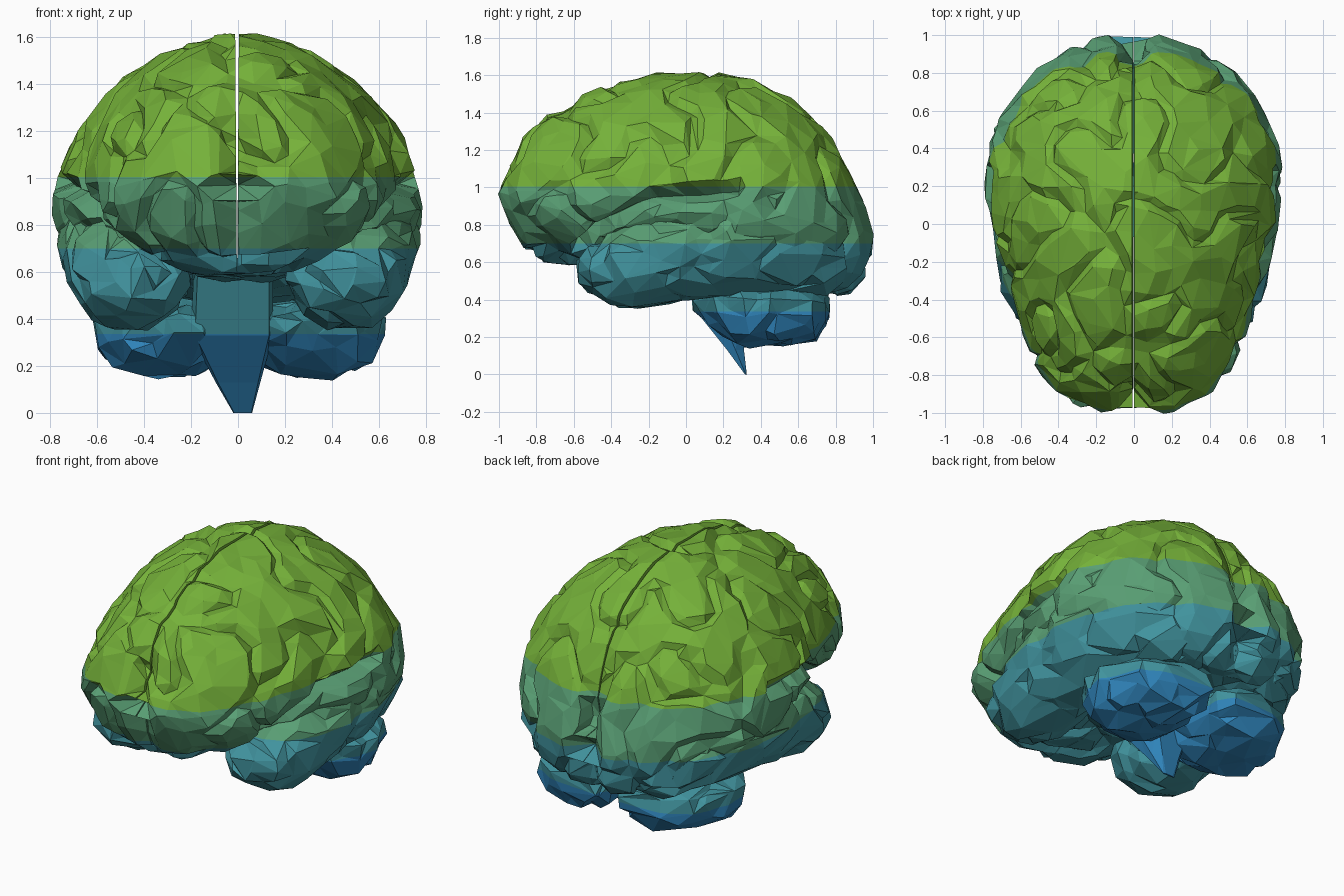
import bpy, bmesh, math
from mathutils import Vector, noise
from mathutils.bvhtree import BVHTree

if "Cube" in bpy.data.objects:
    bpy.data.objects.remove(bpy.data.objects["Cube"])

# Four flat colours, layered by height
COLOURS = [("deep_blue", (0.028, 0.225, 0.48)), ("teal", (0.052, 0.29, 0.34)),
           ("sea_green", (0.10, 0.345, 0.175)), ("leaf_green", (0.178, 0.44, 0.041))]
LEVELS = [0.335, 0.70, 1.005]
MATS = []
for mat_name, c in COLOURS:
    m = bpy.data.materials.new(mat_name)
    m.diffuse_color = (*c, 1)
    m.use_nodes = True
    m.node_tree.nodes["Principled BSDF"].inputs["Base Color"].default_value = m.diffuse_color
    MATS.append(m)

# Stations along the length: y, centre x, half width, low z, widest z, high z
CEREBRUM = [
    (-1.00, 0, .16, .91, .97, 1.01), (-.95, 0, .30, .80, .95, 1.11),
    (-.88, 0, .42, .68, .93, 1.26), (-.76, 0, .52, .60, .90, 1.38),
    (-.60, 0, .585, .58, .92, 1.48), (-.40, 0, .635, .58, .95, 1.555),
    (-.20, 0, .69, .58, .95, 1.595), (0, 0, .76, .56, .92, 1.61),
    (.20, 0, .785, .52, .88, 1.605), (.40, 0, .775, .48, .86, 1.55),
    (.55, 0, .715, .46, .85, 1.48), (.68, 0, .63, .43, .82, 1.37),
    (.80, 0, .53, .415, .78, 1.235), (.88, 0, .42, .43, .75, 1.10),
    (.95, 0, .29, .50, .72, .95), (1.00, 0, .14, .63, .70, .78)]
TEMPORAL = [
    (-.58, .42, .06, .50, .56, .62), (-.52, .44, .17, .44, .57, .68),
    (-.40, .45, .24, .375, .58, .77), (-.27, .455, .265, .345, .62, .85),
    (0, .465, .29, .395, .70, .95), (.25, .475, .29, .43, .74, .98),
    (.50, .42, .29, .44, .72, .95), (.75, .33, .24, .43, .66, .85),
    (.88, .25, .13, .50, .62, .75)]
CEREBELLUM = [
    (.03, .20, .05, .35, .39, .42), (.15, .28, .22, .24, .39, .46),
    (.30, .31, .30, .145, .39, .48), (.46, .31, .31, .155, .39, .48),
    (.68, .27, .25, .18, .37, .47), (.76, .22, .13, .28, .35, .42)]


def lerp_table(table, y):
    """Straight interpolation between stations."""
    for a, b in zip(table, table[1:]):
        if y <= b[0]:
            t = max(0, (y - a[0]) / (b[0] - a[0]))
            return [p + (q - p) * t for p, q in zip(a, b)]
    return table[-1]


def power(v, e):
    return math.copysign(abs(v) ** e, v)


def groove(p, scale, depth, seed):
    """Winding furrows along the zero lines of a noise field."""
    n = noise.noise(p * scale + Vector((seed, seed * .7, -seed)))
    fine = noise.noise(p * scale * 2.2 + Vector((-seed, 3, seed)))
    return .002 - depth * max(0, 1 - abs(n) / .16) + fine * .018


def side_fissure(p):
    """Long furrow between the upper lobes and the temporal lobe."""
    if abs(p.x) < .35 or not -.6 < p.y < .3:
        return 0
    line = .70 + (p.y + .55) * .7 if p.y < -.2 else .945 + (p.y + .2) * .12
    return -.09 * max(0, 1 - abs(p.z - line) / .055)


def lobe(table, side, subdiv, faces, power_low, scale, depth, seed, fissure=False):
    """Ball shaped to the stations, furrowed, then reduced to irregular facets."""
    bm = bmesh.new()
    bmesh.ops.create_icosphere(bm, subdivisions=subdiv, radius=1)
    y0, y1 = table[0][0], table[-1][0]
    for v in bm.verts:
        r = max(1e-6, math.hypot(v.co.x, v.co.z))
        ca, sa = v.co.x / r, v.co.z / r
        if r < 1e-4:
            ca = sa = 0
        y = y0 + (y1 - y0) * (v.co.y + 1) / 2
        _, cx, rx, lo, mid, hi = lerp_table(table, y)
        low = power_low
        if fissure:      # frontal underside is keeled, the rear underside flat
            low += max(-.5, min(.1, (y - .1) * .9))
        e = (1.11 if fissure else 1.05) if sa > 0 else 2 / low
        x = cx * side + rx * power(ca, e if sa > 0 or low > 2 else 1)
        z = mid + (hi - mid if sa > 0 else mid - lo) * power(sa, e)
        if fissure:      # the two halves part at the front and back ends
            y *= 1 - .13 * math.exp(-(x / .065) ** 2) * y ** 4
        v.co = (x, y, z)
    bm.normal_update()
    moves = []
    for v in bm.verts:
        d = groove(v.co, scale, depth, seed)
        if fissure:
            d += side_fissure(v.co)
        moves.append(v.normal * d)
    for v, d in zip(bm.verts, moves):
        v.co += d
        v.co.y = max(-1, min(1, v.co.y))
    me = bpy.data.meshes.new("temp")
    bm.to_mesh(me)
    ob = bpy.data.objects.new("temp", me)
    bpy.context.collection.objects.link(ob)
    mod = ob.modifiers.new("facets", 'DECIMATE')
    mod.ratio = faces / len(bm.faces)
    bm.free()
    dg = bpy.context.evaluated_depsgraph_get()
    low_mesh = bpy.data.meshes.new_from_object(ob.evaluated_get(dg))
    bpy.data.objects.remove(ob)
    out = bmesh.new()
    out.from_mesh(low_mesh)
    return out


def cut(bm, co, no, clear=False):
    bmesh.ops.bisect_plane(bm, geom=bm.verts[:] + bm.edges[:] + bm.faces[:], dist=1e-5,
                           plane_co=co, plane_no=no, clear_inner=clear)


def inside(tree, p):
    """Odd number of surface crossings means the point is enclosed."""
    ray, hits, p = Vector((.31, .17, .93)).normalized(), 0, p.copy()
    while hits < 40:
        loc = tree.ray_cast(p, ray)[0]
        if loc is None:
            break
        hits += 1
        p = loc + ray * 1e-4
    return hits % 2 == 1


def finish(bm, name):
    """Colour by height and make the object."""
    for f in bm.faces:
        zc = f.calc_center_median().z
        f.material_index = sum(zc > z for z in LEVELS)
        f.smooth = False
    me = bpy.data.meshes.new(name)
    for m in MATS:
        me.materials.append(m)
    bm.to_mesh(me)
    bm.free()
    bpy.context.collection.objects.link(bpy.data.objects.new(name, me))


parts = {}
for side, label in ((1, "right"), (-1, "left")):
    # Hemisphere: half of the furrowed cerebrum, the gap opening towards the top
    bm = lobe(CEREBRUM, side, 6, 2000, 2.15, 3.6, .04, 4.3, fissure=True)
    cut(bm, (side * .005 - .004, 0, 1.2), (side, 0, -.007), clear=True)
    bmesh.ops.holes_fill(bm, edges=[e for e in bm.edges if e.is_boundary], sides=0)
    parts[label + "_hemisphere"] = bm
    # Temporal lobe below the side fissure, and cerebellum lobe
    parts[label + "_temporal_lobe"] = lobe(TEMPORAL, side, 5, 420, 1.9, 4.0, .03, 9.1)
    parts[label + "_cerebellum"] = lobe(CEREBELLUM, side, 5, 200, 2.4, 4.5, .02, 2.7)

# Brain stem: rings leaning back to a point (z, front y, back y, centre x, half width)
bm = bmesh.new()
rings = []
for z, yf, yb, cx, w in ((.66, -.07, .20, -.02, .16), (.58, -.04, .22, -.02, .17),
                         (.33, .06, .30, -.025, .175), (.13, .22, .31, 0, .095),
                         (.0, .315, .325, .02, .04)):
    ym = (yf + yb) / 2
    pts = ((-.9, yf), (.9, yf), (1, ym), (.6, yb), (-.6, yb), (-1, ym))
    rings.append([bm.verts.new((cx + k * w, y, z)) for k, y in pts])
for a, b in zip(rings, rings[1:]):
    for i in range(6):
        j = (i + 1) % 6
        bm.faces.new((a[i], a[j], b[j], b[i]))
bm.faces.new(rings[0])
bm.faces.new(rings[-1])
parts["brain_stem"] = bm

# Slice at the colour levels, then drop faces buried inside a neighbouring part
trees = {}
for name, bm in parts.items():
    bmesh.ops.triangulate(bm, faces=bm.faces[:])
    for z in LEVELS:
        cut(bm, (0, 0, z), (0, 0, 1))
    bmesh.ops.recalc_face_normals(bm, faces=bm.faces[:])
    trees[name] = BVHTree.FromBMesh(bm)
for name, bm in parts.items():
    kind = name.split("_")[1]
    buried = set()
    for other, tree in trees.items():
        if other.split("_")[1] == kind:
            continue
        hidden = {v for v in bm.verts if inside(tree, v.co)}
        buried |= {f for f in bm.faces if all(v in hidden for v in f.verts)
                   and inside(tree, f.calc_center_median())}
    bmesh.ops.delete(bm, geom=list(buried), context='FACES')
    finish(bm, name)
